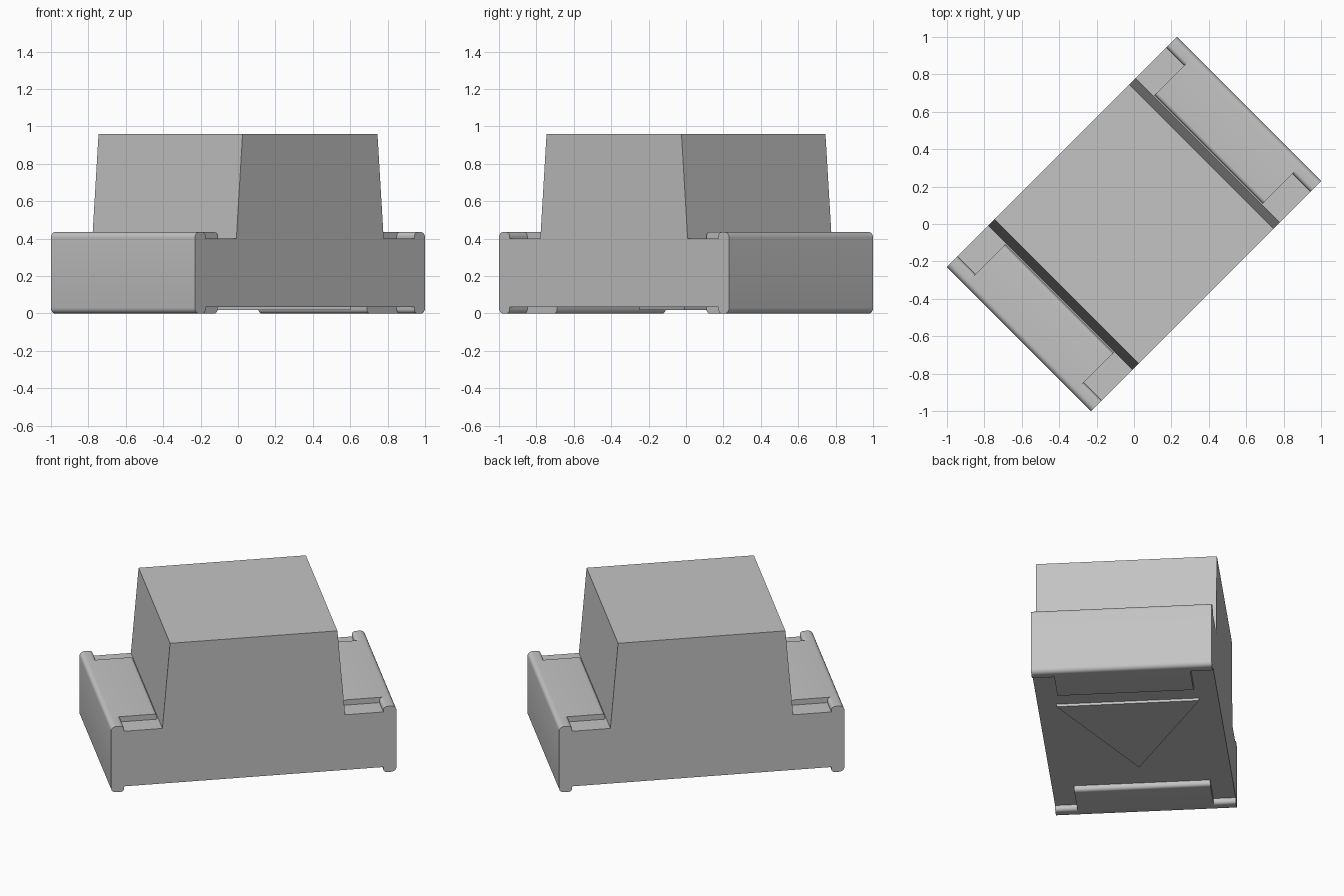
import bpy, bmesh, math
from mathutils import Vector

cube = bpy.data.objects.get("Cube")
if cube:
    bpy.data.objects.remove(cube, do_unlink=True)

# One grey material
grey = bpy.data.materials.new("plain grey")
grey.use_nodes = True
colour = (0.55, 0.55, 0.55, 1)
grey.diffuse_color = colour
grey.node_tree.nodes["Principled BSDF"].inputs["Base Color"].default_value = colour

# The package lies diagonally: ALONG its length, ACROSS its width
ALONG = Vector((1, 1, 0)).normalized()
ACROSS = Vector((1, -1, 0)).normalized()
UP = Vector((0, 0, 1))

HALF_LEN, HALF_WID = 0.87, 0.5445
PLATE, RIM = 0.035, 0.435      # plating thickness and top of the terminals
DECK = RIM - PLATE             # top of the base board


def rounded(corners, steps=6):
    """Turn (a, b, radius) right-angle corners into a profile with arcs."""
    out = []
    for i, (a, b, r) in enumerate(corners):
        p = Vector((a, b))
        if r == 0:
            out.append(p)
            continue
        before = (Vector(corners[i - 1][:2]) - p).normalized()
        after = (Vector(corners[(i + 1) % len(corners)][:2]) - p).normalized()
        centre = p + (before + after) * r
        for k in range(steps + 1):
            t = math.pi / 2 * k / steps
            out.append(centre - after * r * math.cos(t) - before * r * math.sin(t))
    return out


def prism(name, profile, axes, sweep, spans, smooth=False):
    """Extrude a profile, drawn on two axes, over each span of the sweep axis."""
    bm = bmesh.new()
    for lo, hi in spans:
        start = [bm.verts.new(axes[0] * p[0] + axes[1] * p[1] + sweep * lo) for p in profile]
        face = bm.faces.new(start)
        made = bmesh.ops.extrude_face_region(bm, geom=[face], use_keep_orig=True)
        moved = [g for g in made["geom"] if isinstance(g, bmesh.types.BMVert)]
        bmesh.ops.translate(bm, verts=moved, vec=sweep * (hi - lo))
    bmesh.ops.recalc_face_normals(bm, faces=bm.faces)
    mesh = bpy.data.meshes.new(name)
    bm.to_mesh(mesh)
    bm.free()
    mesh.materials.append(grey)
    obj = bpy.data.objects.new(name, mesh)
    bpy.context.collection.objects.link(obj)
    if smooth:
        bpy.ops.object.select_all(action='DESELECT')
        obj.select_set(True)
        bpy.context.view_layer.objects.active = obj
        bpy.ops.object.shade_smooth_by_angle(angle=math.radians(40))
    return obj


# Base board and tapered lens share one stepped profile
inner = HALF_LEN - PLATE
half = [(inner, PLATE), (inner, DECK), (0.557, DECK), (0.51, 0.96)]
body = half + [(-u, z) for u, z in reversed(half)]
prism("board_and_lens", body, (ALONG, UP), ACROSS, [(-HALF_WID, HALF_WID)])


# Wrap-around terminals: long pads in the middle, short ones at the edges
def clip_profile(side, tip):
    r, e = 0.03, 0.022
    corners = [(tip, 0, e), (HALF_LEN, 0, r), (HALF_LEN, RIM, r), (tip, RIM, e),
               (tip, DECK, 0), (inner, DECK, 0), (inner, PLATE, 0), (tip, PLATE, 0)]
    return rounded([(side * u, z, rad) for u, z, rad in corners])


PAD = 0.41
for side, label in ((1, "back"), (-1, "front")):
    prism(label + "_terminal_pad", clip_profile(side, 0.565), (ALONG, UP), ACROSS,
          [(-PAD, PAD)], True)
    prism(label + "_terminal_edges", clip_profile(side, 0.79), (ALONG, UP), ACROSS,
          [(-HALF_WID, -PAD), (PAD, HALF_WID)], True)

# Raised triangular polarity mark underneath
triangle = [(0.42, -0.43), (0.42, 0.43), (-0.35, 0)]
prism("polarity_mark", triangle, (ALONG, ACROSS), UP, [(0.018, PLATE)])
